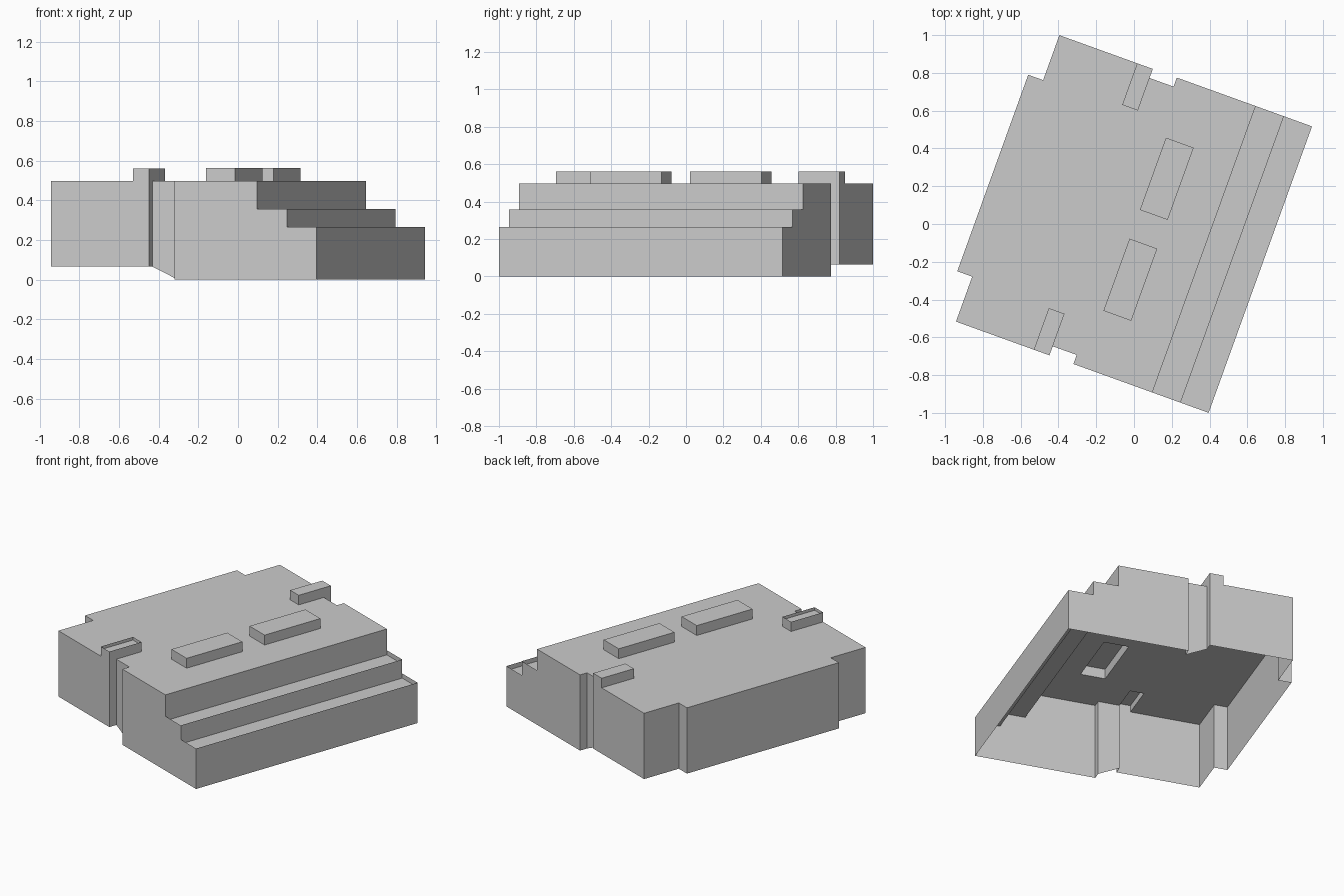
import bpy, bmesh, math
from mathutils import Matrix

cube = bpy.data.objects.get("Cube")
if cube:
    bpy.data.objects.remove(cube, do_unlink=True)

GREY = (0.6, 0.6, 0.6, 1.0)
mat = bpy.data.materials.new("plain grey")
mat.use_nodes = True
mat.diffuse_color = GREY
mat.node_tree.nodes["Principled BSDF"].inputs["Base Color"].default_value = GREY

TURN = Matrix.Rotation(math.radians(-19.85), 4, "Z")  # building stands askew
ROOF, CAP, LIFT = 0.497, 0.56, 0.065
HALF = 0.806                                          # half length of building
SUNK = 0.03                                           # terrace floor below its parapet
STEPS = [(0.394, ROOF), (0.553, 0.357), (0.711, 0.265)]  # outer edge, top height
NOTCH_IN, NOTCH_OUT = -0.185, -0.05


def finish(name, bm):
    bmesh.ops.remove_doubles(bm, verts=bm.verts, dist=0.0005)
    mesh = bpy.data.meshes.new(name)
    bm.to_mesh(mesh)
    bm.free()
    mesh.transform(TURN)
    mesh.materials.append(mat)
    obj = bpy.data.objects.new(name, mesh)
    bpy.context.collection.objects.link(obj)


def face(bm, pts):
    bm.faces.new([bm.verts.new(p) for p in pts])


def wall(bm, a, b, low_a, low_b, top):
    face(bm, [(*b, low_b), (*a, low_a), (*a, top), (*b, top)])


def floor(bm, x0, x1, y0, y1, z):
    face(bm, [(x0, y0, z), (x1, y0, z), (x1, y1, z), (x0, y1, z)])


def base(p):
    return 0.0 if p[0] > NOTCH_IN + 0.01 else LIFT


# Outline behind the stepped side, counter-clockwise, mirrored front to back
half = [(NOTCH_OUT, HALF), (NOTCH_OUT, 0.755), (NOTCH_IN, 0.755), (NOTCH_IN, HALF),
        (-0.711, HALF), (-0.711, 0.553), (-0.795, 0.553)]
outline = half + [(x, -y) for x, y in reversed(half)]

# Outer walls
bm = bmesh.new()
for a, b in zip(outline, outline[1:]):
    wall(bm, b, a, base(b), base(a), ROOF)
edge_x, edge_z = STEPS[-1]
floor_pts = [(edge_x, -HALF), (edge_x, HALF)]
wall(bm, floor_pts[1], floor_pts[0], 0, 0, edge_z)
for side in (-1, 1):
    profile = [(NOTCH_OUT, 0), (edge_x, 0)]
    for i in range(len(STEPS) - 1, -1, -1):
        profile.append(STEPS[i])
        if i:
            profile.append((STEPS[i - 1][0], STEPS[i][1]))
    profile.append((NOTCH_OUT, ROOF))
    if side > 0:
        profile.reverse()
    face(bm, [(x, side * HALF, z) for x, z in profile])
finish("outer_walls", bm)

# Sunken terrace floors and the risers behind them
bm = bmesh.new()
for (x0, z0), (x1, z1) in zip(STEPS, STEPS[1:]):
    floor(bm, x0, x1, -HALF, HALF, z1 - SUNK)
    for low, high in ((z1 - SUNK, z1), (z1, z0)):
        wall(bm, (x0, HALF), (x0, -HALF), low, low, high)
finish("terraces", bm)

# Raised roof pieces: x0, x1, y0, y1, lid height
CH0, CH_Y = -0.273, 0.572
boxes = {
    "back_skylight": (0.004, 0.16, 0.081, 0.487, CAP + 0.002),
    "front_skylight": (0.004, 0.16, -0.487, -0.081, CAP + 0.002),
    "back_chimney": (CH0, NOTCH_IN, CH_Y, HALF, CAP),
    "front_chimney": (CH0, NOTCH_IN, -HALF, -CH_Y, CAP - 0.02),
}
for name, (x0, x1, y0, y1, lid) in boxes.items():
    bm = bmesh.new()
    ring = [(x0, y0), (x1, y0), (x1, y1), (x0, y1)]
    for i in range(4):
        wall(bm, ring[(i + 1) % 4], ring[i], ROOF, ROOF, max(lid, CAP))
    floor(bm, x0, x1, y0, y1, lid)
    finish(name, bm)

# Roof deck, open beneath the raised pieces
bm = bmesh.new()
chim = [(NOTCH_IN, CH_Y), (CH0, CH_Y), (CH0, HALF)]
deck_half = [(STEPS[0][0], HALF)] + half[:3] + chim + half[4:]
deck = deck_half + [(x, -y) for x, y in reversed(deck_half)]
loops = [deck]
for name in ("back_skylight", "front_skylight"):
    x0, x1, y0, y1, _ = boxes[name]
    loops.append([(x0, y0), (x1, y0), (x1, y1), (x0, y1)])
for loop in loops:
    vs = [bm.verts.new((x, y, ROOF)) for x, y in loop]
    for a, b in zip(vs, vs[1:] + vs[:1]):
        bm.edges.new((a, b))
bmesh.ops.triangle_fill(bm, edges=bm.edges[:], use_beauty=True, normal=(0, 0, 1))
for f in bm.faces:
    f.normal_update()
    if f.normal.z < 0:
        f.normal_flip()
finish("roof_deck", bm)
